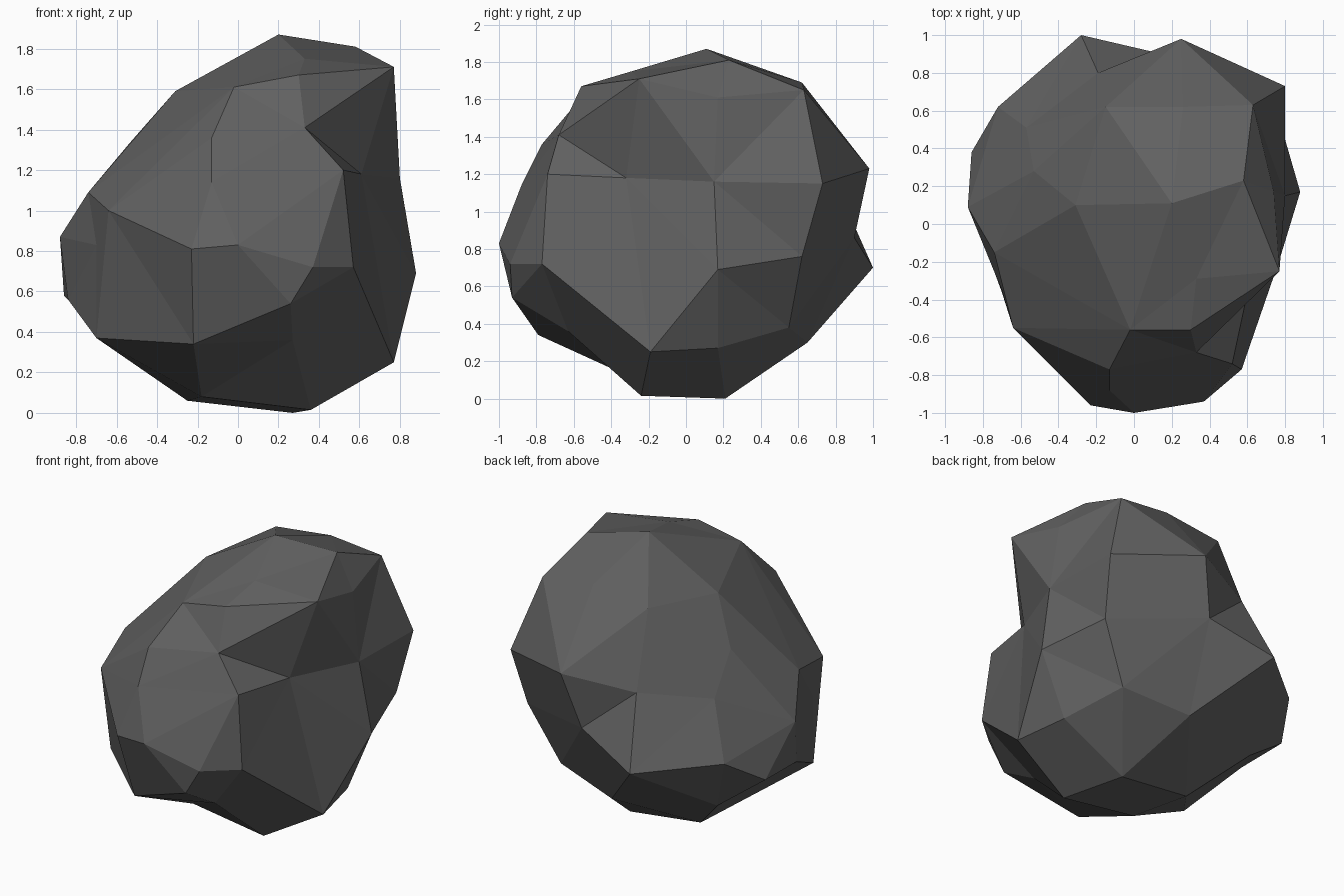
import bpy, bmesh
from mathutils import Vector

# Corner points of the boulder, level by level from the base upward
LEVELS = [
    # resting base
    (.27, .21, 0), (.36, -.24, .015), (-.18, -.22, .08), (-.25, .2, .06),
    # lower bevel
    (.77, -.19, .25), (.70, .17, .27), (.55, .55, .38), (.1, .65, .3),
    (-.55, .45, .35), (-.7, -.36, .37), (-.22, -.79, .34), (.27, -.63, .36),
    # widest girth
    (.88, .17, .69), (.75, .62, .76), (.15, .9, .86), (-.28, 1, .7),
    (-.72, .62, .74), (-.86, .38, .58), (-.84, .02, .56), (-.88, .09, .87),
    (-.7, -.35, .83), (-.23, -.96, .81), (0, -1, .83), (.26, -.93, .54),
    (.37, -.94, .72), (.57, -.77, .72),
    # shoulder
    (.8, .15, 1.16), (.8, .73, 1.15), (.25, .98, 1.23), (-.19, .8, 1.15),
    (-.57, .51, 1.10), (-.74, -.15, 1.09), (-.64, -.55, 1.0), (-.53, .28, 1.34),
    (-.13, -.88, 1.14), (.52, -.74, 1.2), (.61, -.32, 1.18),
    # crown and overhanging horn
    (.33, -.68, 1.41), (-.13, -.77, 1.36), (-.02, -.56, 1.61), (.77, -.25, 1.71),
    (.3, -.56, 1.67), (.33, -.29, 1.75), (.74, .17, 1.61), (.63, .63, 1.65),
    (.2, .11, 1.87), (.58, .23, 1.81), (.26, .62, 1.69), (-.15, .62, 1.64),
    (-.31, .1, 1.59),
]
CORE = Vector((.03, 0, .9))

# Skin the corners on a unit sphere, then push each one out to its real place
bm = bmesh.new()
points = [Vector(p) for p in LEVELS]
verts = [bm.verts.new((p - CORE).normalized()) for p in points]
bmesh.ops.convex_hull(bm, input=verts, use_existing_faces=False)
for v, p in zip(verts, points):
    v.co = p
bmesh.ops.recalc_face_normals(bm, faces=bm.faces[:])

# Flat-shaded boulder object
mesh = bpy.data.meshes.new("boulder")
bm.to_mesh(mesh)
bm.free()
boulder = bpy.data.objects.new("boulder", mesh)
bpy.context.collection.objects.link(boulder)

# Dark stone
stone = bpy.data.materials.new("dark_stone")
stone.diffuse_color = (.12, .12, .12, 1)
mesh.materials.append(stone)
